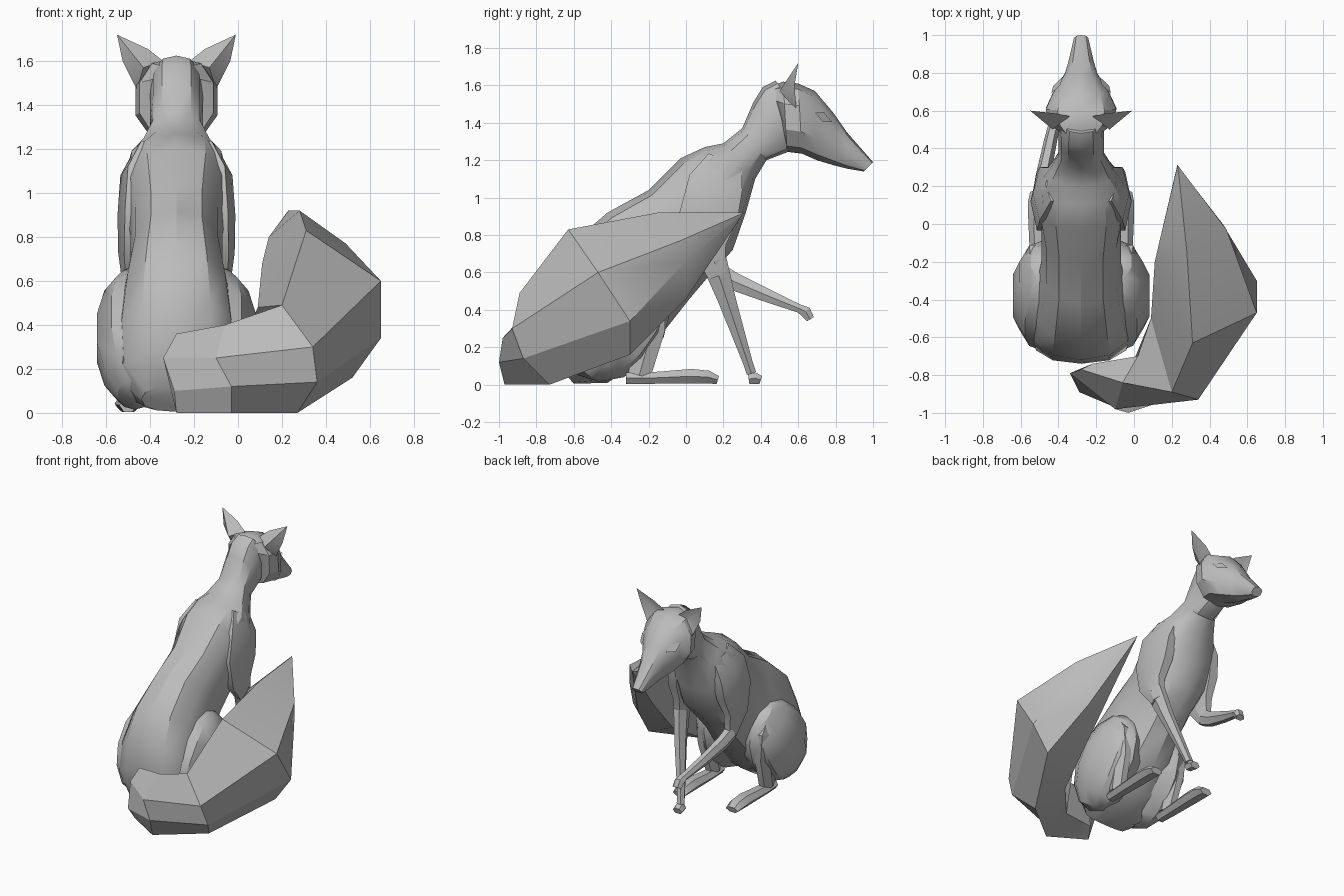
import bpy
import bmesh
from math import cos, sin, pi, radians, copysign
from mathutils import Vector, Matrix

MID = -0.28  # centre line of the body; the tail sweeps out to +x

if "Cube" in bpy.data.objects:
    bpy.data.objects.remove(bpy.data.objects["Cube"], do_unlink=True)

grey = bpy.data.materials.new("plain grey")
grey.use_nodes = True
COLOUR = (0.5, 0.5, 0.5, 1)
grey.diffuse_color = COLOUR
grey.node_tree.nodes["Principled BSDF"].inputs["Base Color"].default_value = COLOUR


def finish(name, bm, angle=32):
    """Turn a bmesh into a named object with crisp edges above the angle."""
    bmesh.ops.recalc_face_normals(bm, faces=bm.faces)
    mesh = bpy.data.meshes.new(name)
    bm.to_mesh(mesh)
    bm.free()
    mesh.materials.append(grey)
    obj = bpy.data.objects.new(name, mesh)
    bpy.context.collection.objects.link(obj)
    bpy.ops.object.select_all(action="DESELECT")
    obj.select_set(True)
    bpy.context.view_layer.objects.active = obj
    bpy.ops.object.shade_smooth_by_angle(angle=radians(angle))


def loft(name, rings, angle=32):
    """Skin a list of equal-length point rings and close both ends."""
    bm = bmesh.new()
    loops = [[bm.verts.new(p) for p in ring] for ring in rings]
    n = len(loops[0])
    for a, b in zip(loops, loops[1:]):
        for i in range(n):
            j = (i + 1) % n
            bm.faces.new((a[i], a[j], b[j], b[i]))
    bm.faces.new(loops[0])
    bm.faces.new(loops[-1])
    finish(name, bm, angle)


def bend(value, power):
    """Signed power, which squares off an oval when below one."""
    return copysign(abs(value) ** power, value)


def oval(centre, across, up, sides, turn=0.0, power=1.0):
    """Ring of points round a centre, spanned by two half-axis vectors."""
    steps = [turn + 2 * pi * i / sides for i in range(sides)]
    return [centre + across * bend(sin(t), power) + up * bend(cos(t), power)
            for t in steps]


def profile_body(name, stations, sides, power):
    """Loft from side outlines: top y, z, bottom y, z and half width."""
    rings = []
    for ty, tz, by, bz, width in stations:
        top, bottom = Vector((MID, ty, tz)), Vector((MID, by, bz))
        rings.append(oval((top + bottom) / 2, Vector((width, 0, 0)),
                          (top - bottom) / 2, sides, power=power))
    loft(name, rings)


def limb(name, side, path, sides=6):
    """Tapered tube; points are outward offset, y, z, half width, half depth."""
    points = [Vector((MID + side * p[0], p[1], p[2])) for p in path]
    rings = []
    for i, point in enumerate(points):
        ahead = points[min(i + 1, len(points) - 1)] - points[max(i - 1, 0)]
        depth = Vector((1, 0, 0)).cross(ahead).normalized()
        rings.append(oval(point, Vector((path[i][3], 0, 0)),
                          depth * path[i][4], sides, pi / sides))
    loft(name, rings)


# Torso and neck, running up into the crown
profile_body("torso", [
    (-.70, .12, -.60, .005, .16),
    (-.74, .30, -.42, .01, .27),
    (-.72, .52, -.25, .12, .28),
    (-.63, .74, -.13, .27, .25),
    (-.42, .92, .02, .46, .21),
    (-.20, 1.04, .13, .59, .21),
    (-.03, 1.21, .25, .72, .24),
    (.10, 1.27, .32, .92, .23),
    (.20, 1.29, .37, 1.10, .17),
    (.30, 1.37, .43, 1.20, .12),
    (.36, 1.51, .56, 1.25, .12),
    (.41, 1.59, .62, 1.32, .12),
    (.48, 1.625, .66, 1.38, .11)], 12, .85)

# Head with cheeks and muzzle
profile_body("head", [
    (.46, 1.60, .53, 1.34, .11),
    (.52, 1.62, .54, 1.245, .175),
    (.60, 1.61, .62, 1.235, .195),
    (.69, 1.57, .70, 1.20, .155),
    (.79, 1.45, .80, 1.17, .09),
    (.86, 1.35, .86, 1.155, .07),
    (1.0, 1.19, .95, 1.14, .04)], 10, .85)


def ear(name, side):
    """Pointed ear with a curved rim and a hollow front."""
    bm = bmesh.new()
    rim = [(.27, .60, 1.72), (.245, .58, 1.60), (.18, .59, 1.47),
           (.06, .57, 1.60), (.13, .585, 1.655)]
    rim = [bm.verts.new((MID + side * x, y, z)) for x, y, z in rim]
    for x, y, z in ((.15, .50, 1.57), (.16, .56, 1.57)):
        hub = bm.verts.new((MID + side * x, y, z))
        for i, point in enumerate(rim):
            bm.faces.new((hub, point, rim[i - 1]))
    finish(name, bm)


def eye(name, side):
    """Thin almond plate resting on the cheek slope."""
    bm = bmesh.new()
    centre = Vector((MID + side * .128, .735, 1.43))
    along = Vector((side * -.03, .045, -.025))
    up = Vector((side * -.02, .004, .024))
    bm.faces.new([bm.verts.new(p) for p in oval(centre, along, up, 4)])
    finish(name, bm)


def haunch(name, side):
    """Rounded thigh, leaning forward towards the knee."""
    bm = bmesh.new()
    bmesh.ops.create_uvsphere(bm, u_segments=10, v_segments=7, radius=1)
    place = (Matrix.Translation((MID + side * .19, -.38, .34))
             @ Matrix.Rotation(radians(-35), 4, "X")
             @ Matrix.Diagonal((.185, .27, .35, 1)))
    bmesh.ops.transform(bm, matrix=place, verts=bm.verts)
    finish(name, bm)


for word, side in (("left", 1), ("right", -1)):
    ear(word + "_ear", side)
    eye(word + "_eye", side)
    haunch(word + "_haunch", side)
    # Hind shin from the high knee, and long flat foot
    limb(word + "_hind_shin", side, [
        (.24, -.25, .57, .05, .06),
        (.25, -.17, .47, .05, .07),
        (.235, -.18, .30, .05, .08),
        (.22, -.25, .05, .045, .07)])
    limb(word + "_hind_foot", side, [
        (.22, -.32, .035, .04, .035),
        (.22, -.20, .035, .05, .035),
        (.22, .03, .045, .06, .045),
        (.22, .12, .04, .06, .04),
        (.22, .17, .025, .05, .025)])
    # Broad shoulder and upper arm down to the elbow
    limb(word + "_upper_arm", side, [
        (.13, .21, 1.20, .06, .11),
        (.185, .16, 1.08, .07, .17),
        (.20, .12, .90, .068, .18),
        (.21, .11, .73, .055, .12),
        (.21, .17, .58, .035, .05)])

# Standing foreleg on the left, lifted foreleg on the right
limb("left_foreleg", 1, [
    (.21, .15, .66, .045, .08),
    (.17, .22, .45, .04, .055),
    (.09, .33, .12, .03, .03),
    (.08, .35, .06, .03, .03)])
limb("left_forepaw", 1, [
    (.08, .335, .03, .035, .03),
    (.075, .37, .035, .04, .035),
    (.07, .40, .025, .04, .025)])
limb("right_foreleg", -1, [
    (.21, .17, .60, .045, .06),
    (.20, .26, .55, .04, .055),
    (.16, .45, .47, .035, .04),
    (.12, .61, .405, .03, .025)])
limb("right_forepaw", -1, [
    (.12, .60, .41, .03, .025),
    (.115, .64, .39, .04, .035),
    (.11, .665, .35, .035, .025)])

# Bushy tail: ridge, outer upper, outer lower, keel, inner lower, inner upper
tip = Vector((.23, .31, .92))
loft("tail", [
    [(-.28, -.77, .36), (-.34, -.79, .25), (-.29, -.89, .10),
     (-.28, -.82, 0), (-.24, -.75, .06), (-.22, -.74, .27)],
    [(-.06, -.84, .40), (-.10, -.98, .25), (-.03, -1, .12),
     (-.03, -.97, 0), (0, -.72, .06), (.02, -.70, .32)],
    [(.20, -.89, .49), (.34, -.93, .30), (.36, -.87, .14),
     (.27, -.73, 0), (.18, -.52, .10), (.09, -.50, .48)],
    [(.31, -.63, .83), (.65, -.47, .60), (.65, -.30, .34),
     (.52, -.30, .16), (.25, -.20, .30), (.11, -.20, .68)],
    [(.28, -.15, .92), (.49, -.03, .77), (.47, 0, .66),
     (.40, 0, .46), (.25, .03, .56), (.14, -.07, .80)],
    [tip + Vector((cos(i), sin(i), 0)) * .002 for i in range(6)]],
    angle=22)
